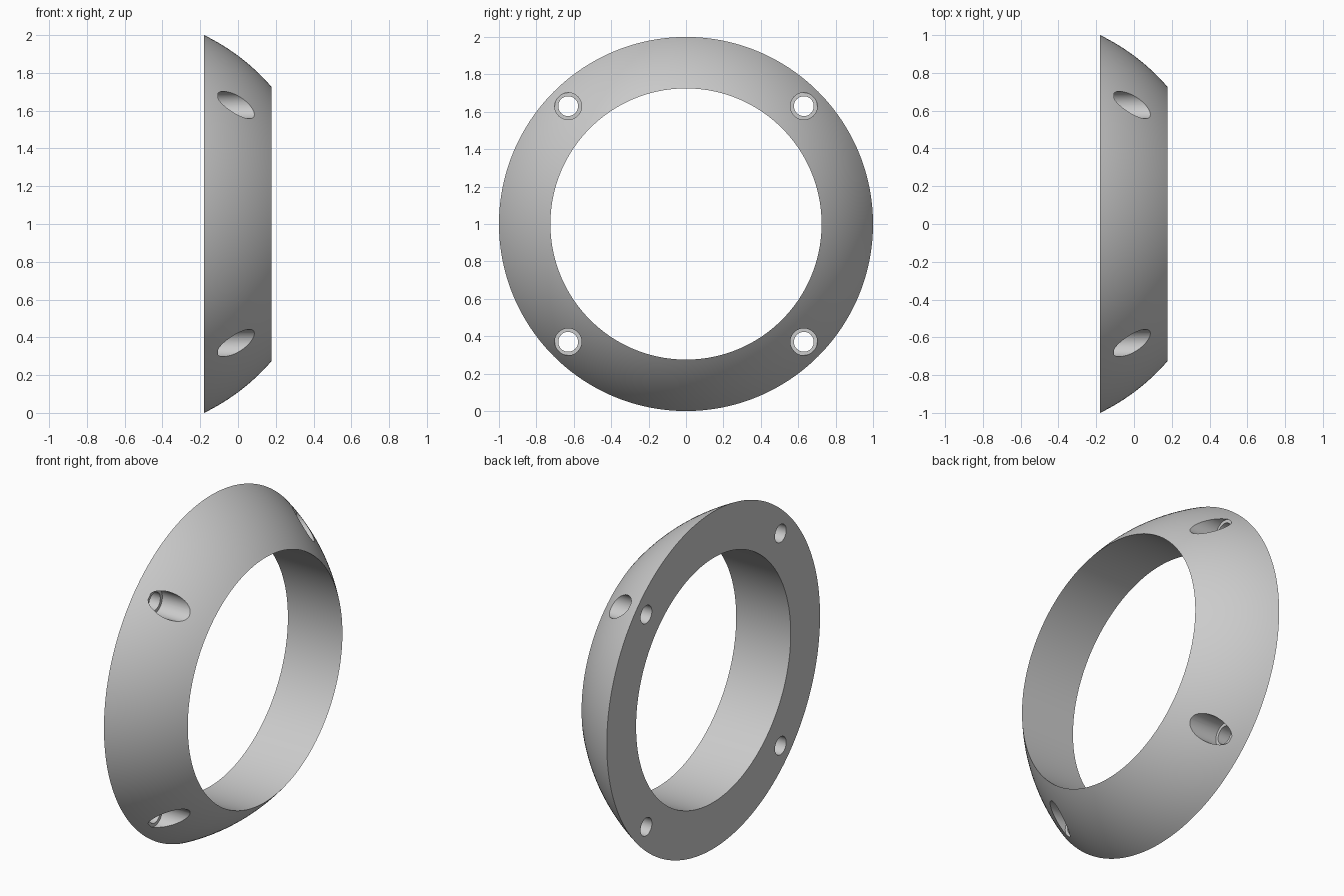
import bpy, bmesh, math
from mathutils import Matrix, Vector

cube = bpy.data.objects.get("Cube")
if cube:
    bpy.data.objects.remove(cube, do_unlink=True)

BACK, FRONT = -0.18, 0.178       # ends along the ring axis (x)
OUTER, INNER = 1.0, 0.725        # radii at the back and at the bore
CENTRE = Vector((0, 0, 1))

grey = bpy.data.materials.new("light_grey")
grey.use_nodes = True
grey.diffuse_color = (0.6, 0.6, 0.6, 1)
grey.node_tree.nodes["Principled BSDF"].inputs["Base Color"].default_value = (0.6, 0.6, 0.6, 1)


def make_object(name, bm):
    bmesh.ops.recalc_face_normals(bm, faces=bm.faces)
    mesh = bpy.data.meshes.new(name)
    bm.to_mesh(mesh)
    bm.free()
    mesh.materials.append(grey)
    obj = bpy.data.objects.new(name, mesh)
    bpy.context.collection.objects.link(obj)
    return obj


def make_cutter(name, radius, x0, x1, y, z):
    bm = bmesh.new()
    place = Matrix.Translation(((x0 + x1) / 2, y, z)) @ Matrix.Rotation(math.pi / 2, 4, 'Y')
    bmesh.ops.create_cone(bm, cap_ends=True, segments=48, radius1=radius, radius2=radius,
                          depth=x1 - x0, matrix=place)
    obj = make_object(name, bm)
    obj.hide_render = True
    return obj


# Ring: spherical outer face, straight bore and flat back, spun about x
sphere_x = (FRONT**2 + INNER**2 - BACK**2 - OUTER**2) / (2 * (FRONT - BACK))
sphere_r = math.hypot(BACK - sphere_x, OUTER)
a0 = math.atan2(OUTER, BACK - sphere_x)
a1 = math.atan2(INNER, FRONT - sphere_x)
STEPS = 16
angles = [a0 + (a1 - a0) * i / STEPS for i in range(STEPS + 1)]
profile = [(sphere_x + sphere_r * math.cos(a), sphere_r * math.sin(a)) for a in angles]
profile.append((BACK, INNER))

bm = bmesh.new()
verts = [bm.verts.new((x, 0, 1 + r)) for x, r in profile]
edges = [bm.edges.new((v, verts[(i + 1) % len(verts)])) for i, v in enumerate(verts)]
bmesh.ops.spin(bm, geom=verts + edges, cent=CENTRE, axis=(1, 0, 0),
               angle=math.tau, steps=192, use_merge=True)
bmesh.ops.remove_doubles(bm, verts=bm.verts, dist=0.0001)
ring = make_object("mounting_ring", bm)

# Four counterbored screw holes
bpy.context.view_layer.objects.active = ring
for sy in (-1, 1):
    for sz in (-1, 1):
        y, z = 0.63 * sy, 1 + 0.63 * sz
        for cutter in (make_cutter("counterbore_cutter", 0.072, -0.106, 0.4, y, z),
                       make_cutter("screw_hole_cutter", 0.053, -0.4, 0.4, y, z)):
            cut = ring.modifiers.new("hole", 'BOOLEAN')
            cut.operation = 'DIFFERENCE'
            cut.solver = 'EXACT'
            cut.object = cutter
            bpy.ops.object.modifier_apply(modifier=cut.name)
            bpy.data.objects.remove(cutter, do_unlink=True)

# Smooth curved faces, crisp rims
for obj in bpy.context.selected_objects:
    obj.select_set(False)
ring.select_set(True)
bpy.ops.object.shade_smooth_by_angle(angle=math.radians(30))
